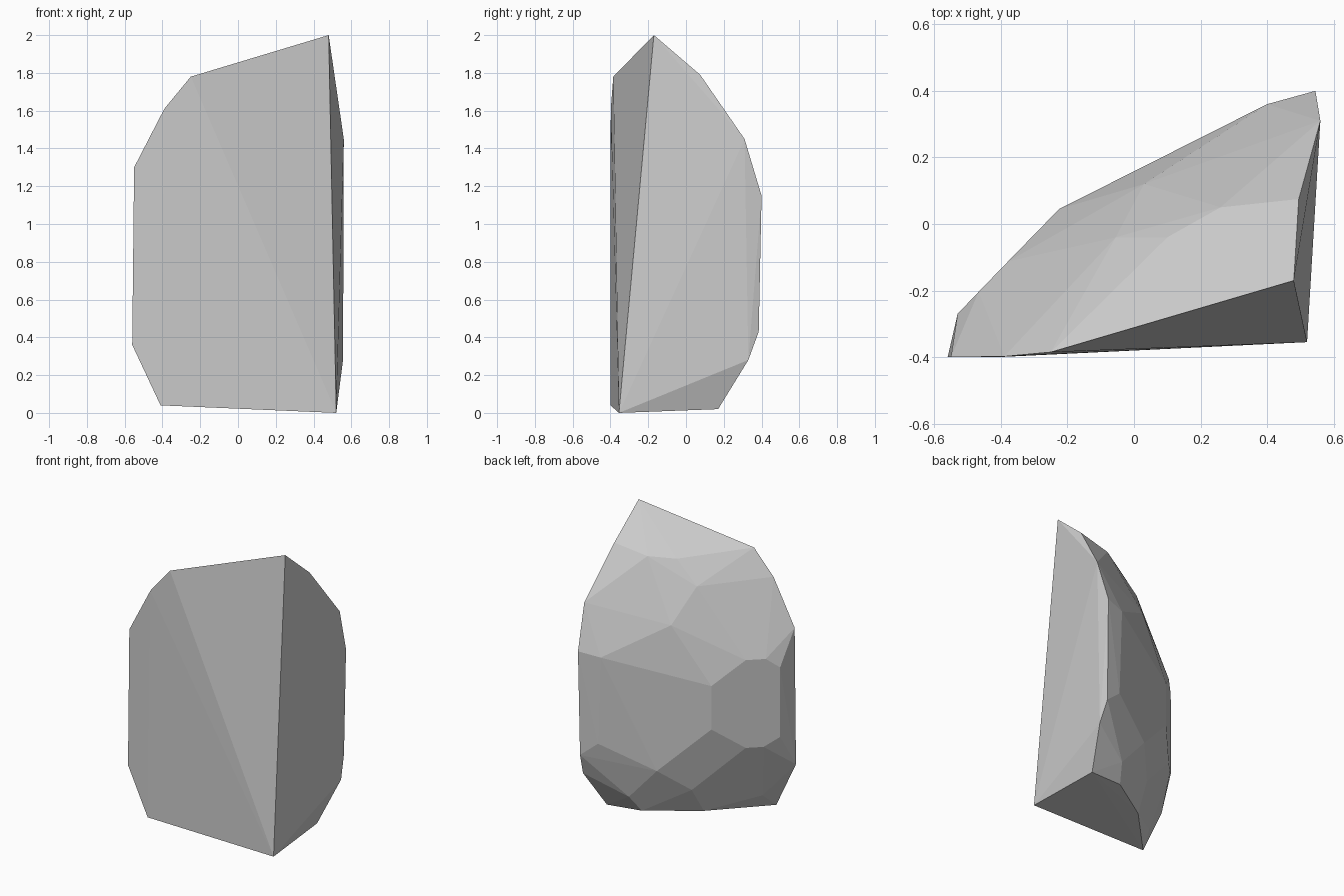
import bpy
import bmesh

# Corner points of the faceted boulder, grouped by region
front = [(.48, -.17, 2), (-.25, -.385, 1.78), (-.39, -.398, 1.61), (-.55, -.40, 1.30),
         (-.56, -.40, .36), (-.41, -.40, .04), (.52, -.355, 0)]
right = [(.495, .075, 1.79), (.56, .31, 1.45), (.545, .40, 1.15), (.54, .385, .43),
         (.556, .33, .28), (.485, .17, .02)]
back = [(.40, .36, 1.13), (.42, .36, .53), (-.225, .045, .98), (-.225, .045, .68), (.083, .20, .37)]
left = [(-.53, -.27, 1.07), (-.53, -.27, .59), (-.378, -.112, 1.14), (-.467, -.204, 1.137),
        (-.378, -.112, .534), (-.457, -.194, .531)]
crown = [(.03, .12, 1.36), (.33, .12, 1.66), (.26, .05, 1.75), (.10, -.04, 1.74), (-.055, -.04, 1.59)]
base = [(.236, .145, .035), (-.09, -.067, .04), (-.072, .04, .22), (.282, .22, .147), (-.376, -.30, .135)]

# Wrap the points in a convex shell and merge nearly flat triangles
bm = bmesh.new()
for p in front + right + back + left + crown + base:
    bm.verts.new(p)
hull = bmesh.ops.convex_hull(bm, input=bm.verts[:])
loose = [v for v in bm.verts if not v.link_faces]
bmesh.ops.delete(bm, geom=loose, context='VERTS')
bmesh.ops.dissolve_limit(bm, angle_limit=0.02, verts=bm.verts[:], edges=bm.edges[:])
bmesh.ops.recalc_face_normals(bm, faces=bm.faces[:])

mesh = bpy.data.meshes.new("boulder")
bm.to_mesh(mesh)
bm.free()

# Plain stone colour
stone = bpy.data.materials.new("stone_grey")
stone.diffuse_color = (.6, .6, .6, 1)
mesh.materials.append(stone)
boulder = bpy.data.objects.new("boulder", mesh)
bpy.context.collection.objects.link(boulder)
